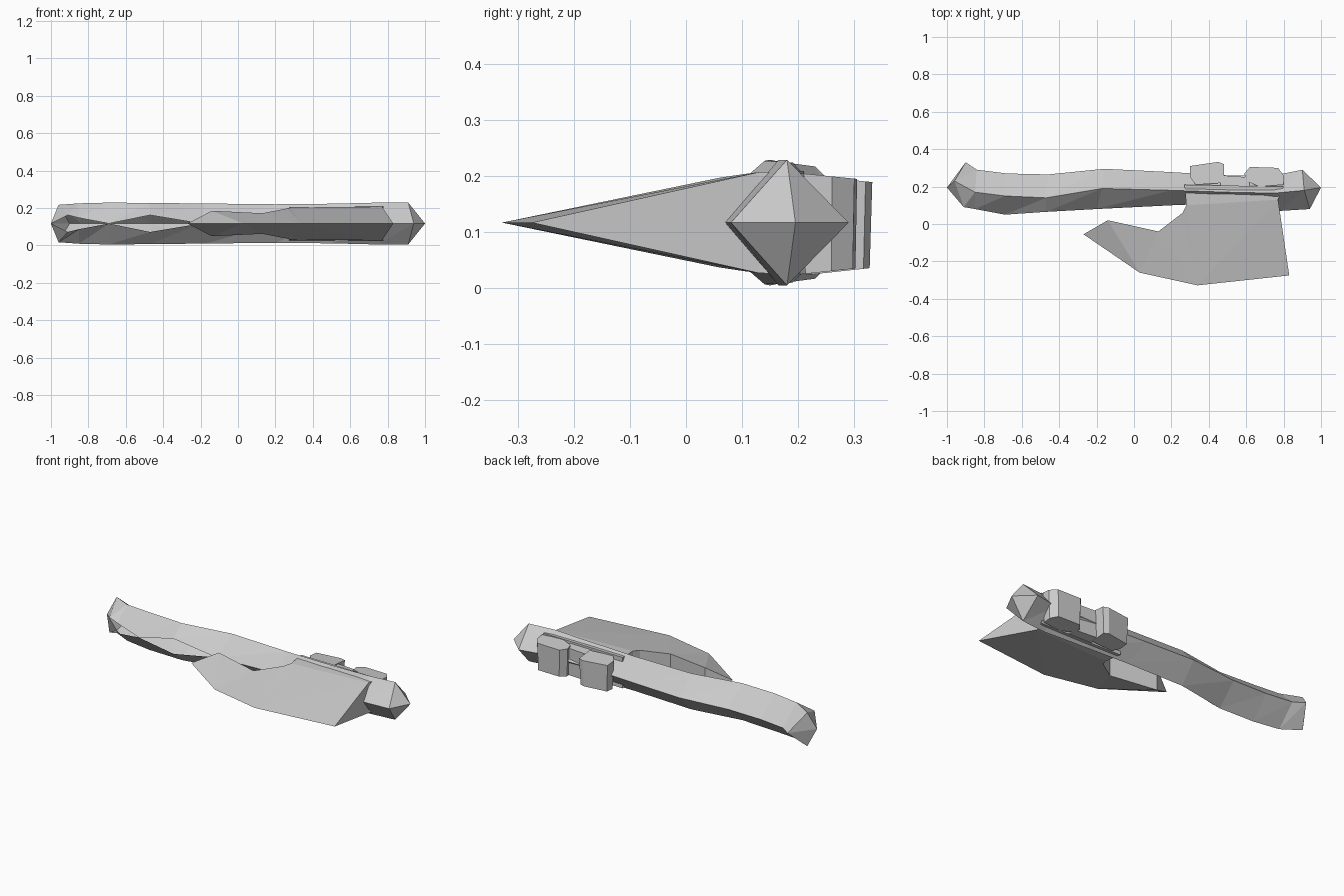
import bpy, bmesh

if "Cube" in bpy.data.objects:
    bpy.data.objects.remove(bpy.data.objects["Cube"], do_unlink=True)

grey = bpy.data.materials.new("stone grey")
grey.use_nodes = True
colour = (0.6, 0.6, 0.6, 1)
grey.diffuse_color = colour
grey.node_tree.nodes["Principled BSDF"].inputs["Base Color"].default_value = colour

MID = 0.117  # height of the symmetry plane


def finish(name, bm):
    bmesh.ops.remove_doubles(bm, verts=bm.verts, dist=0.0005)
    bmesh.ops.recalc_face_normals(bm, faces=bm.faces)
    mesh = bpy.data.meshes.new(name)
    bm.to_mesh(mesh)
    bm.free()
    mesh.materials.append(grey)
    obj = bpy.data.objects.new(name, mesh)
    bpy.context.collection.objects.link(obj)


def face(bm, *points):
    if len({tuple(p) for p in points}) == len(points):
        bm.faces.new([bm.verts.new(p) for p in points])


# Handle: diamond sections with a front seam that splits open in places
def section(xr, yr, xf, yf, xb, yb, half, gap):
    return [(xf, yf, MID + gap), (xr, yr, MID + half), (xb, yb, MID),
            (xr, yr, MID - half), (xf, yf, MID - gap)]


rings = [section(*s) for s in (
    (-0.96, 0.23, -0.91, 0.09, -0.90, 0.33, 0.10, 0.045),
    (-0.85, 0.17, -0.85, 0.08, -0.84, 0.29, 0.108, 0.03),
    (-0.69, 0.15, -0.69, 0.05, -0.68, 0.27, 0.112, 0),
    (-0.47, 0.14, -0.47, 0.065, -0.46, 0.265, 0.11, 0.045),
    (-0.17, 0.19, -0.20, 0.08, -0.16, 0.295, 0.107, 0),
    (0.20, 0.18, 0.20, 0.10, 0.15, 0.28, 0.103, 0),
    (0.50, 0.17, 0.45, 0.11, 0.50, 0.26, 0.106, 0),
    (0.75, 0.165, 0.78, 0.07, 0.75, 0.26, 0.112, 0),
    (0.91, 0.18, 0.94, 0.08, 0.90, 0.29, 0.112, 0))]
bm = bmesh.new()
for a, b in zip(rings, rings[1:]):
    for k in range(4):
        face(bm, a[k], b[k], b[k + 1])
        face(bm, a[k], b[k + 1], a[k + 1])
for ring, tip in ((rings[0], (-1, 0.195, MID)), (rings[-1], (1, 0.195, MID))):
    for k in range(4):
        face(bm, ring[k], ring[k + 1], tip)
finish("handle", bm)

# Axe head: a wedge with a sharp front edge, mirrored about its mid plane
edge = [(-0.27, -0.055, 0), (0.03, -0.26, 0), (0.34, -0.328, 0), (0.83, -0.275, 0)]
back = [(-0.14, 0.02, 0.068), (0.13, -0.04, 0.055), (0.26, 0.06, 0.08),
        (0.28, 0.10, 0.086), (0.77, 0.13, 0.09), (0.80, 0.20, 0.092), (0.27, 0.21, 0.092)]
bm = bmesh.new()
e, b = edge, back
sheets = [(e[0], e[1], b[0]), (b[0], e[1], b[1]), (b[1], e[1], e[2]), (b[1], e[2], b[2]),
          (b[2], e[2], b[3]), (b[3], e[2], b[4]), (e[2], e[3], b[4]),
          (b[3], b[4], b[5], b[6])]
for sheet in sheets:
    for side in (1, -1):
        face(bm, *[(x, y, MID + side * z) for x, y, z in sheet])
rim = [e[0], b[0], b[1], b[2], b[3], b[6], b[5], b[4], e[3]]
for (x, y, z), (u, v, w) in zip(rim, rim[1:]):
    loop = [(x, y, MID + z), (u, v, MID + w), (u, v, MID - w), (x, y, MID - z)]
    face(bm, *dict.fromkeys(loop))
finish("axe_head", bm)


# Rough binding blocks on the back of the head
def block(name, outline, low, high, taper):
    bm = bmesh.new()
    cx = sum(p[0] for p in outline) / len(outline)
    cy = sum(p[1] for p in outline) / len(outline)
    top = [(x, y, high - 0.1 * (y - cy)) for x, y in outline]
    base = [(cx + (x - cx) * taper, cy + (y - cy) * taper, low + 0.1 * (y - cy))
            for x, y in outline]
    face(bm, *top)
    face(bm, *base)
    for k in range(len(outline)):
        j = (k + 1) % len(outline)
        face(bm, top[k], top[j], base[j], base[k])
    finish(name, bm)


block("inner_binding", [(0.30, 0.31), (0.45, 0.332), (0.48, 0.32), (0.48, 0.22),
                        (0.33, 0.21), (0.30, 0.25)], 0.03, 0.195, 0.92)
block("outer_binding", [(0.59, 0.27), (0.62, 0.305), (0.77, 0.30), (0.80, 0.26),
                        (0.80, 0.21), (0.67, 0.20), (0.60, 0.23)], 0.03, 0.20, 0.94)
block("binding_link", [(0.46, 0.20), (0.62, 0.20), (0.61, 0.25), (0.47, 0.26)],
      0.03, 0.195, 0.95)
